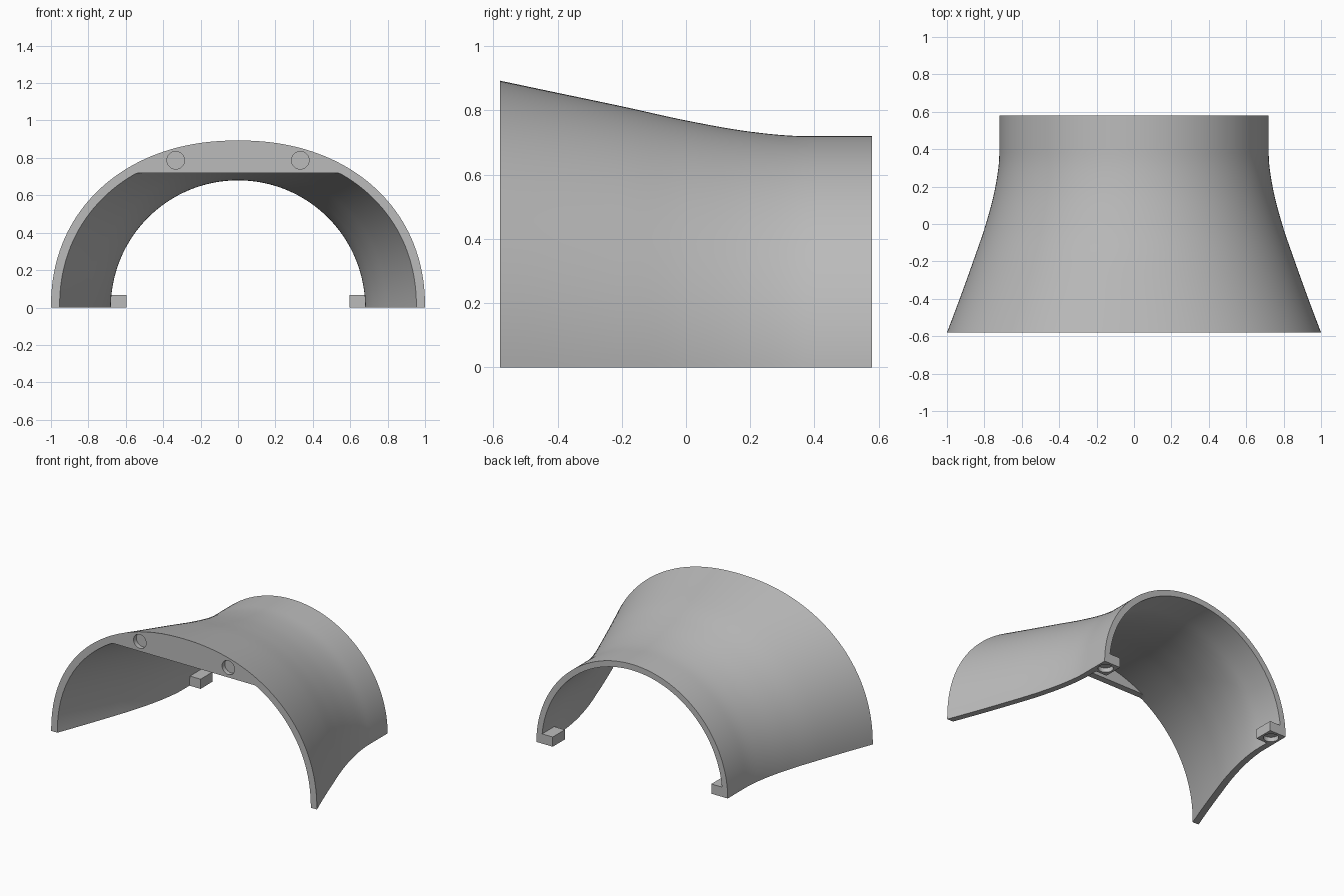
import bpy, bmesh, math

if "Cube" in bpy.data.objects:
    bpy.data.objects.remove(bpy.data.objects["Cube"])

grey = bpy.data.materials.new("plain grey")
grey.diffuse_color = (0.5, 0.5, 0.5, 1)
grey.use_nodes = True
grey.node_tree.nodes["Principled BSDF"].inputs["Base Color"].default_value = grey.diffuse_color

# y, half width, height, superellipse exponent
KEYS = [(-0.58, 1.0, 0.893, 2.15), (-0.4, 0.932, 0.855, 2.12), (-0.2, 0.86, 0.813, 2.08),
        (0.0, 0.792, 0.769, 2.04), (0.2, 0.741, 0.734, 2.01), (0.38, 0.72, 0.72, 2.0),
        (0.58, 0.72, 0.72, 2.0)]
SEG = 128
FLANGE_Z, FLANGE_BACK = 0.72, -0.535
HOLE_R, HOLE_DEPTH = 0.047, 0.03


def section(y):
    """Smooth (Hermite) interpolation of the key sections."""
    i = max(k for k in range(len(KEYS) - 1) if KEYS[k][0] <= y + 1e-6)
    a, b = KEYS[i], KEYS[i + 1]
    h = b[0] - a[0]
    t = (y - a[0]) / h

    def slope(k, c):
        if k >= len(KEYS) - 2:
            return 0.0
        p, q = KEYS[max(k - 1, 0)], KEYS[k + 1]
        return (q[c] - p[c]) / (q[0] - p[0])
    out = []
    for c in (1, 2, 3):
        out.append((2*t**3 - 3*t**2 + 1) * a[c] + (t**3 - 2*t**2 + t) * h * slope(i, c)
                   + (3*t**2 - 2*t**3) * b[c] + (t**3 - t**2) * h * slope(i + 1, c))
    return out


def arch(y, inset=0.0, clip=False):
    """Half-oval arch at y, optionally inset and flattened at the flange."""
    w, h, n = section(y)
    w, h = w - inset, h - inset
    pts = []
    for k in range(SEG + 1):
        a = math.pi * k / SEG
        c, s = math.cos(a), max(math.sin(a), 0.0)
        x = w * math.copysign(abs(c) ** (2 / n), c)
        z = h * s ** (2 / n) if 0 < k < SEG else 0.0
        pts.append((x, y, min(z, FLANGE_Z) if clip else z))
    return pts


def obj_from(bm, name):
    me = bpy.data.meshes.new(name)
    bm.to_mesh(me)
    bm.free()
    ob = bpy.data.objects.new(name, me)
    bpy.context.collection.objects.link(ob)
    me.materials.append(grey)
    return ob


def box(name, lo, hi):
    bm = bmesh.new()
    bmesh.ops.create_cube(bm, size=1)
    for v in bm.verts:
        v.co = [lo[i] if v.co[i] < 0 else hi[i] for i in range(3)]
    return obj_from(bm, name)


def cylinder(name, loc, along_y):
    bm = bmesh.new()
    bmesh.ops.create_cone(bm, cap_ends=True, segments=48, radius1=HOLE_R, radius2=HOLE_R,
                          depth=2 * HOLE_DEPTH)
    ob = obj_from(bm, name)
    ob.location = loc
    if along_y:
        ob.rotation_euler.x = math.pi / 2
    return ob


def combine(target, other, op):
    m = target.modifiers.new(op, "BOOLEAN")
    m.operation, m.object, m.solver = op, other, "EXACT"
    bpy.context.view_layer.objects.active = target
    bpy.ops.object.modifier_apply(modifier=m.name)
    bpy.data.objects.remove(other)


# shell: outer rows front to back, then inner rows back to front, closed into a loop
N = 40
ys = [-0.58 + 1.16 * i / N for i in range(N + 1)]
thick = lambda y: 0.04 + 0.006 * max(0.0, min(1.0, (0.38 - y) / 0.5))
rows = [arch(y) for y in ys]
inner = [arch(y, thick(y)) for y in ys if y > FLANGE_BACK + 0.005]
inner.insert(0, arch(FLANGE_BACK, thick(FLANGE_BACK)))
inner.insert(0, arch(FLANGE_BACK, thick(FLANGE_BACK), True))
inner.insert(0, arch(-0.58, thick(-0.58), True))
rows += inner[::-1]
bm = bmesh.new()
grid = [[bm.verts.new(p) for p in r] for r in rows]
for i in range(len(grid)):
    a, b = grid[i], grid[(i + 1) % len(grid)]
    for k in range(SEG):
        bm.faces.new((a[k], a[k + 1], b[k + 1], b[k]))
# flat bottoms of both legs
no, ni = N + 1, len(inner)
for k in (0, SEG):
    bm.faces.new([r[k] for r in grid])
bmesh.ops.remove_doubles(bm, verts=bm.verts, dist=1e-5)
bmesh.ops.recalc_face_normals(bm, faces=bm.faces)
shell = obj_from(bm, "flared_half_shell")

# mounting tabs inside the back end, with blind holes underneath
for s in (-1, 1):
    x0, x1 = sorted((s * 0.597, s * 0.7))
    combine(shell, box("tab", (x0, 0.45, 0), (x1, 0.58, 0.066)), "UNION")
for s in (-1, 1):
    combine(shell, cylinder("tab_hole", (s * 0.658, 0.515, 0), False), "DIFFERENCE")
    combine(shell, cylinder("flange_hole", (s * 0.333, -0.58, 0.787), True), "DIFFERENCE")

# smooth skin, crisp rims
bpy.ops.object.select_all(action="DESELECT")
shell.select_set(True)
bpy.context.view_layer.objects.active = shell
bpy.ops.object.shade_smooth_by_angle(angle=math.radians(30))
